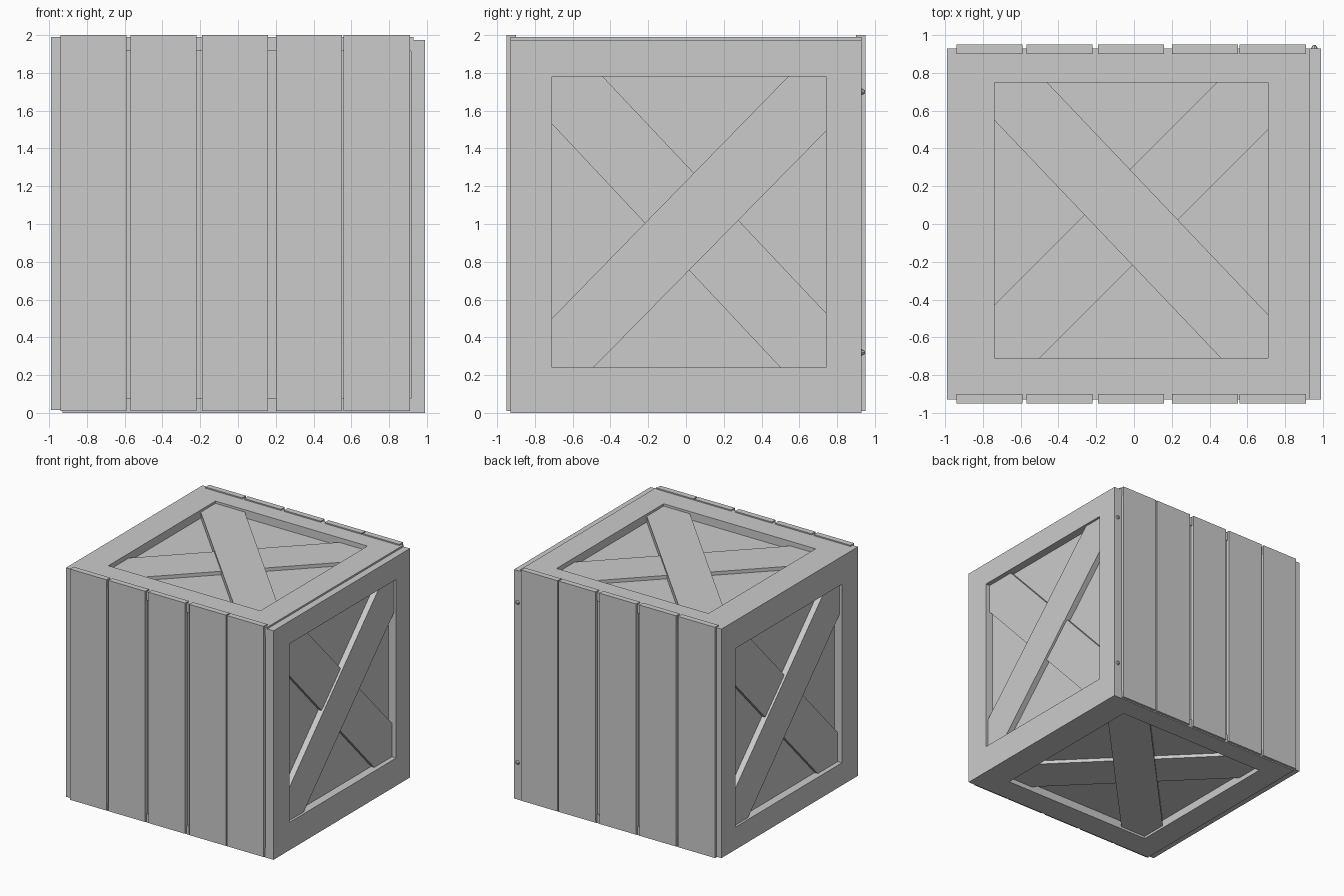
import bpy, bmesh, math

if "Cube" in bpy.data.objects:
    bpy.data.objects.remove(bpy.data.objects["Cube"])

MID = 0.995   # height of the axis the opposite panels are turned about


def finish(name, bm):
    bmesh.ops.recalc_face_normals(bm, faces=bm.faces)
    me = bpy.data.meshes.new(name)
    bm.to_mesh(me)
    bm.free()
    ob = bpy.data.objects.new(name, me)
    bpy.context.collection.objects.link(ob)
    return ob


def box(name, x0, x1, y0, y1, z0, z1):
    bm = bmesh.new()
    bmesh.ops.create_cube(bm, size=1)
    for v in bm.verts:
        v.co.x = x0 + (v.co.x + 0.5) * (x1 - x0)
        v.co.y = y0 + (v.co.y + 0.5) * (y1 - y0)
        v.co.z = z0 + (v.co.z + 0.5) * (z1 - z0)
    return finish(name, bm)


def slab(name, pts, faces, place, d0, d1):
    """Flat outline(s) in panel coordinates, thickened from depth d0 to d1."""
    bm = bmesh.new()
    vs = [bm.verts.new(place(u, v, d0)) for u, v in pts]
    fs = [bm.faces.new([vs[i] for i in f]) for f in faces]
    ext = bmesh.ops.extrude_face_region(bm, geom=fs, use_keep_orig=True)
    a, b = place(0, 0, d0), place(0, 0, d1)
    shift = [q - p for p, q in zip(a, b)]
    bmesh.ops.translate(bm, vec=shift,
                        verts=[g for g in ext["geom"] if isinstance(g, bmesh.types.BMVert)])
    return finish(name, bm)


def rect(u0, u1, v0, v1):
    return [(u0, v0), (u1, v0), (u1, v1), (u0, v1)]


def panel(name, place, outer, window, main, under):
    # frame ring with the two crossing braces set inside its window
    ring = [(i, (i + 1) % 4, 4 + (i + 1) % 4, 4 + i) for i in range(4)]
    slab(name + "_frame", rect(*outer) + rect(*window), ring, place, 0, 0.075)
    slab(name + "_main_brace", main, [range(6)], place, 0.02, 0.075)
    slab(name + "_under_brace", under, [range(6)], place, 0.04, 0.075)


def turned(place):
    # half turn about the front-to-back axis
    def f(u, v, d):
        x, y, z = place(u, v, d)
        return (-x, y, 2 * MID - z)
    return f


def on_top(u, v, d):
    return (u, v, 1.99 - d)


def on_right(u, v, d):
    return (0.99 - d, u, v)


# inner core: recessed boards seen behind braces and plank gaps
box("core", -0.92, 0.92, -0.92, 0.92, 0.07, 1.92)

# top and bottom panels
for name, place in (("top", on_top), ("bottom", turned(on_top))):
    panel(name, place, (-0.99, 0.93, -0.93, 0.93), (-0.74, 0.71, -0.71, 0.75),
          [(-0.74, 0.75), (-0.74, 0.55), (0.46, -0.71), (0.71, -0.71), (0.71, -0.48), (-0.46, 0.75)],
          [(-0.74, -0.71), (-0.50, -0.71), (0.71, 0.50), (0.71, 0.75), (0.44, 0.75), (-0.74, -0.43)])

# right and left panels
for name, place in (("right", on_right), ("left", turned(on_right))):
    panel(name, place, (-0.93, 0.93, 0.01, 1.975), (-0.71, 0.74, 0.24, 1.78),
          [(-0.71, 0.24), (-0.49, 0.24), (0.74, 1.49), (0.74, 1.78), (0.54, 1.78), (-0.71, 0.50)],
          [(-0.71, 1.78), (-0.71, 1.53), (0.50, 0.24), (0.74, 0.24), (0.74, 0.53), (-0.44, 1.78)])

# front and back planks
spans = [(-0.94, -0.59), (-0.57, -0.22), (-0.19, 0.16), (0.20, 0.55), (0.56, 0.91)]
for i, (x0, x1) in enumerate(spans):
    box(f"front_plank_{i + 1}", x0, x1, -0.95, -0.90, 0.01, 2.0)
    box(f"back_plank_{i + 1}", x0, x1, 0.90, 0.95, 0.01, 2.0)

# nail heads on the back corner edge
for i, z in enumerate((0.32, 1.70)):
    bpy.ops.mesh.primitive_cone_add(vertices=8, radius1=0.02, radius2=0.008, depth=0.02,
                                    location=(0.955, 0.937, z), rotation=(-math.pi / 2, 0, 0))
    bpy.context.object.name = f"nail_{i + 1}"
